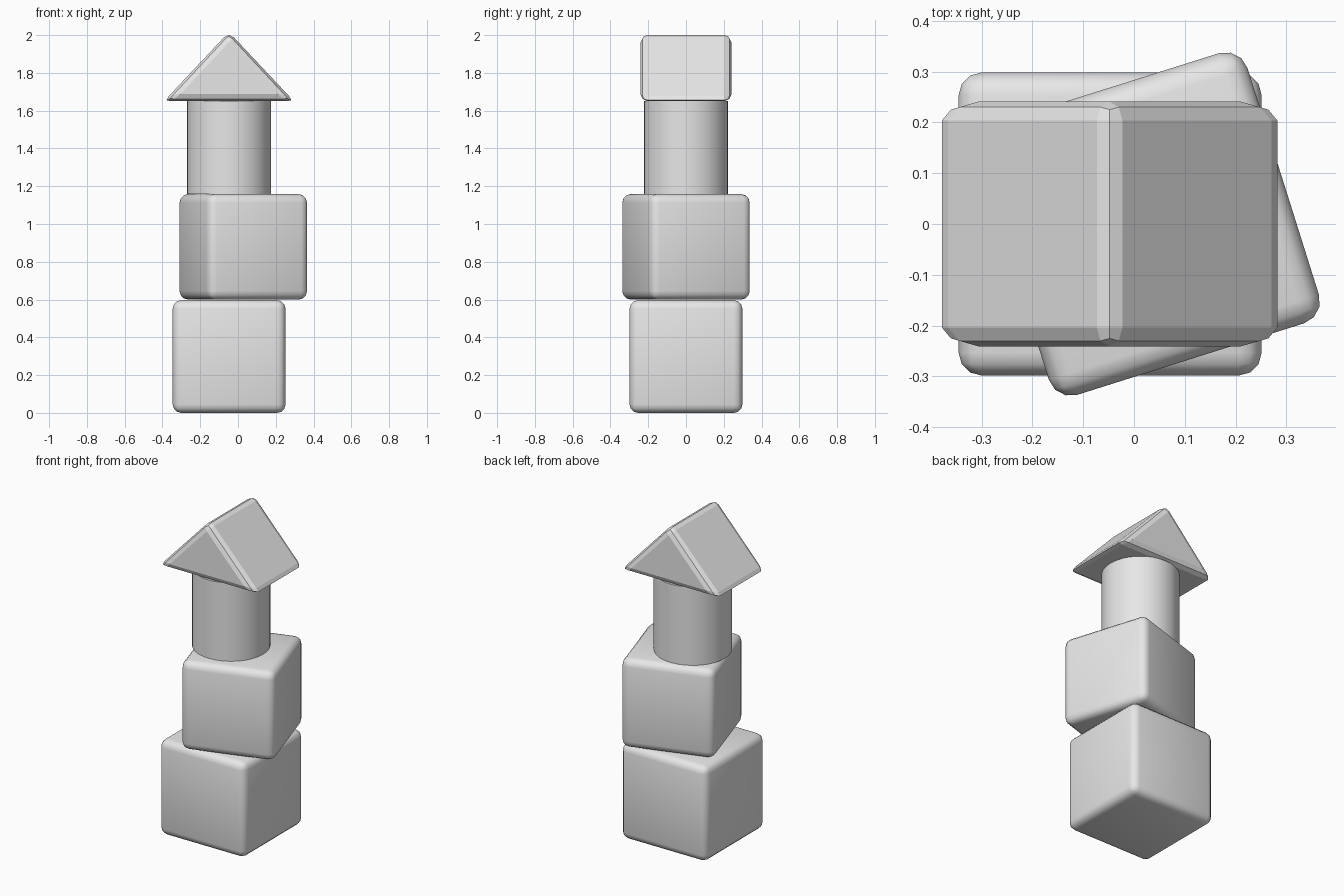
import bpy
import bmesh
import math

if "Cube" in bpy.data.objects:
    bpy.data.objects.remove(bpy.data.objects["Cube"], do_unlink=True)

# One plain material for every block
GREY = (0.8, 0.8, 0.8, 1)
mat = bpy.data.materials.new("light grey")
mat.use_nodes = True
mat.diffuse_color = GREY
mat.node_tree.nodes["Principled BSDF"].inputs["Base Color"].default_value = GREY


def make_block(name, bm, location, turn=0, bevel=0, segments=1, smooth=False):
    """Turn a bmesh into a finished, optionally bevelled block."""
    if bevel:
        bmesh.ops.bevel(bm, geom=bm.edges[:], offset=bevel, segments=segments,
                        profile=0.5, affect="EDGES")
    bmesh.ops.recalc_face_normals(bm, faces=bm.faces[:])
    for face in bm.faces:
        face.smooth = smooth
    mesh = bpy.data.meshes.new(name)
    bm.to_mesh(mesh)
    bm.free()
    mesh.materials.append(mat)
    obj = bpy.data.objects.new(name, mesh)
    obj.location = location
    obj.rotation_euler.z = math.radians(turn)
    bpy.context.collection.objects.link(obj)
    return obj


def rounded_cube(name, size, location, turn=0):
    bm = bmesh.new()
    bmesh.ops.create_cube(bm, size=size)
    return make_block(name, bm, location, turn, 0.045, 3, True)


# Two rounded cubes, the upper one twisted
rounded_cube("bottom_cube", 0.597, (-0.047, 0, 0.2985))
rounded_cube("middle_cube", 0.558, (0.028, 0, 0.879), 17.5)

# Upright cylinder
bm = bmesh.new()
bmesh.ops.create_cone(bm, cap_ends=True, segments=32, radius1=0.223,
                      radius2=0.223, depth=0.492)
column = make_block("cylinder_block", bm, (-0.048, 0, 1.404))
bpy.ops.object.select_all(action="DESELECT")
column.select_set(True)
bpy.context.view_layer.objects.active = column
bpy.ops.object.shade_smooth_by_angle(angle=math.radians(30))

# Triangular roof block, ridge running front to back
half_width, half_depth, height = 0.344, 0.241, 0.366
bm = bmesh.new()
profile = [(-half_width, 0), (half_width, 0), (0, height)]
front = bm.faces.new([bm.verts.new((x, -half_depth, z)) for x, z in profile])
extruded = bmesh.ops.extrude_face_region(bm, geom=[front], use_keep_orig=True)
back_verts = [v for v in extruded["geom"] if isinstance(v, bmesh.types.BMVert)]
bmesh.ops.translate(bm, verts=back_verts, vec=(0, 2 * half_depth, 0))
make_block("roof_block", bm, (-0.048, 0, 1.65), 0, 0.037, 2)
